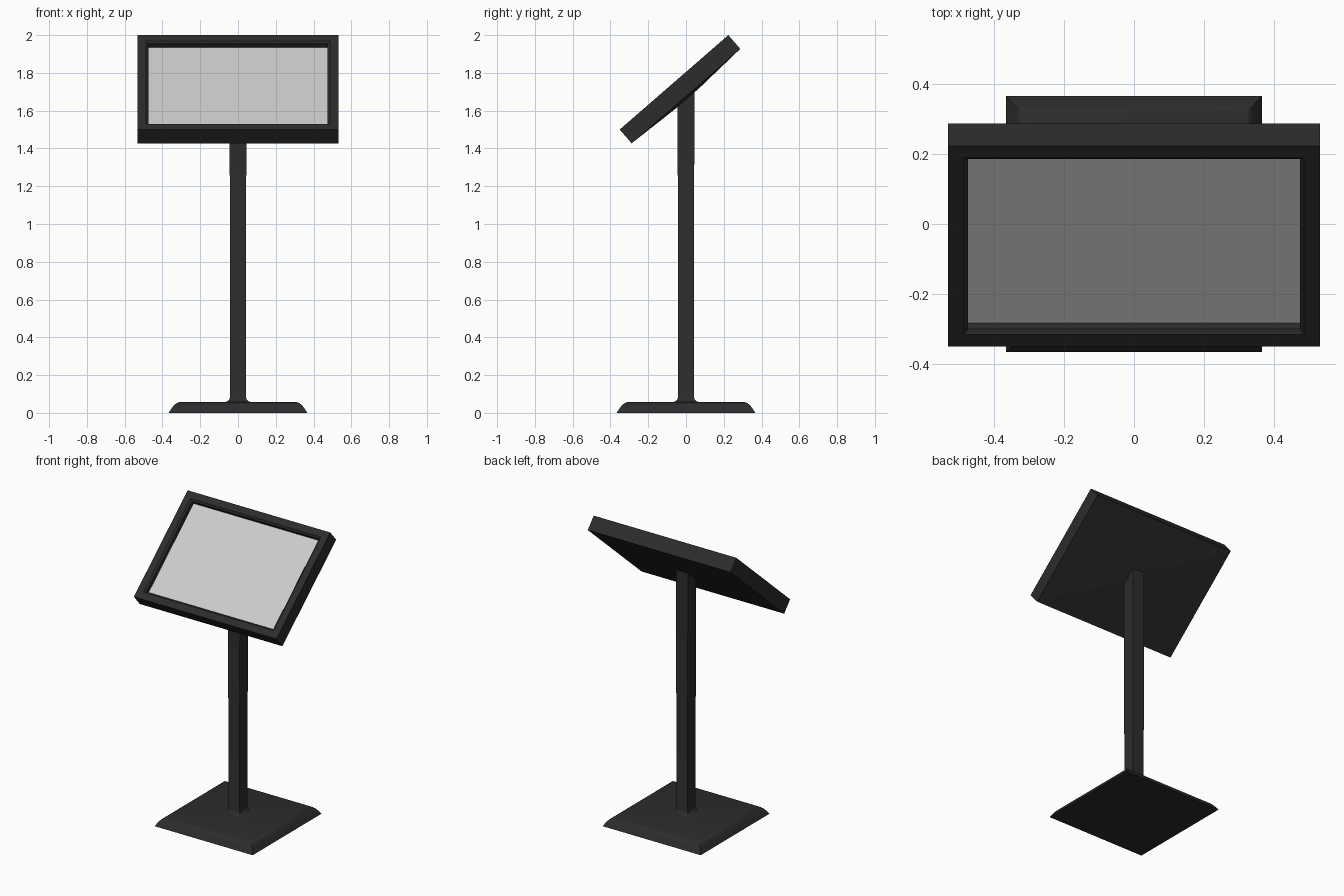
import bpy, bmesh, math
from mathutils import Matrix

if "Cube" in bpy.data.objects:
    bpy.data.objects.remove(bpy.data.objects["Cube"])

TILT = math.radians(41)


def material(name, value):
    m = bpy.data.materials.new(name)
    m.diffuse_color = (value, value, value, 1)
    m.use_nodes = True
    m.node_tree.nodes["Principled BSDF"].inputs["Base Color"].default_value = m.diffuse_color
    return m


def loft(name, rings, mat, cap_start=True, cap_end=True, slant_top=0.0):
    """Skin rectangular rings (half_x, half_y, z); optionally slant the last ring."""
    bm = bmesh.new()
    loops = [[bm.verts.new((sx * hx, sy * hy, z))
              for sx, sy in ((-1, -1), (1, -1), (1, 1), (-1, 1))]
             for hx, hy, z in rings]
    for a, b in zip(loops, loops[1:]):
        for i in range(4):
            j = (i + 1) % 4
            bm.faces.new((a[i], a[j], b[j], b[i]))
    if cap_start:
        bm.faces.new(loops[0][::-1])
    if cap_end:
        bm.faces.new(loops[-1])
    for v in loops[-1]:
        v.co.z += v.co.y * slant_top
    mesh = bpy.data.meshes.new(name)
    bm.to_mesh(mesh)
    bm.free()
    mesh.materials.append(mat)
    ob = bpy.data.objects.new(name, mesh)
    bpy.context.collection.objects.link(ob)
    return ob


black = material("black_metal", 0.025)
grey = material("screen_grey", 0.8)

# Base plate with rounded edge, fillet at the post, and slightly tapered post
profile = [(0.367, 0), (0.352, 0.024), (0.338, 0.042), (0.323, 0.053), (0.305, 0.058),
           (0.065, 0.058), (0.054, 0.062), (0.046, 0.07), (0.0415, 0.085), (0.0445, 1.74)]
stand = loft("base_and_post", [(r, r, z) for r, z in profile], black,
             slant_top=math.tan(TILT))
bpy.context.view_layer.objects.active = stand
stand.select_set(True)
bpy.ops.object.shade_smooth_by_angle(angle=math.radians(30))

# Tilted display housing: shallow raised back, outer box, chamfered bezel, recess wall
W, H, T, D = 0.533, 0.381, 0.097, 0.037
place = Matrix.Translation((0, -0.0635, 1.75)) @ Matrix.Rotation(TILT, 4, 'X')
housing = loft("display_housing", [
    (0.10, 0.08, -T - 0.014), (W - 0.012, H - 0.012, -T), (W, H, -T), (W, H, 0),
    (W - 0.046, H - 0.046, 0), (W - 0.058, H - 0.058, -0.01),
    (W - 0.058, H - 0.058, -D)], black, cap_end=False)
housing.matrix_world = place

# Screen at the bottom of the recess
screen = loft("screen", [(W - 0.056, H - 0.056, -D - 0.004),
                         (W - 0.058, H - 0.058, -D)], grey)
screen.matrix_world = place
